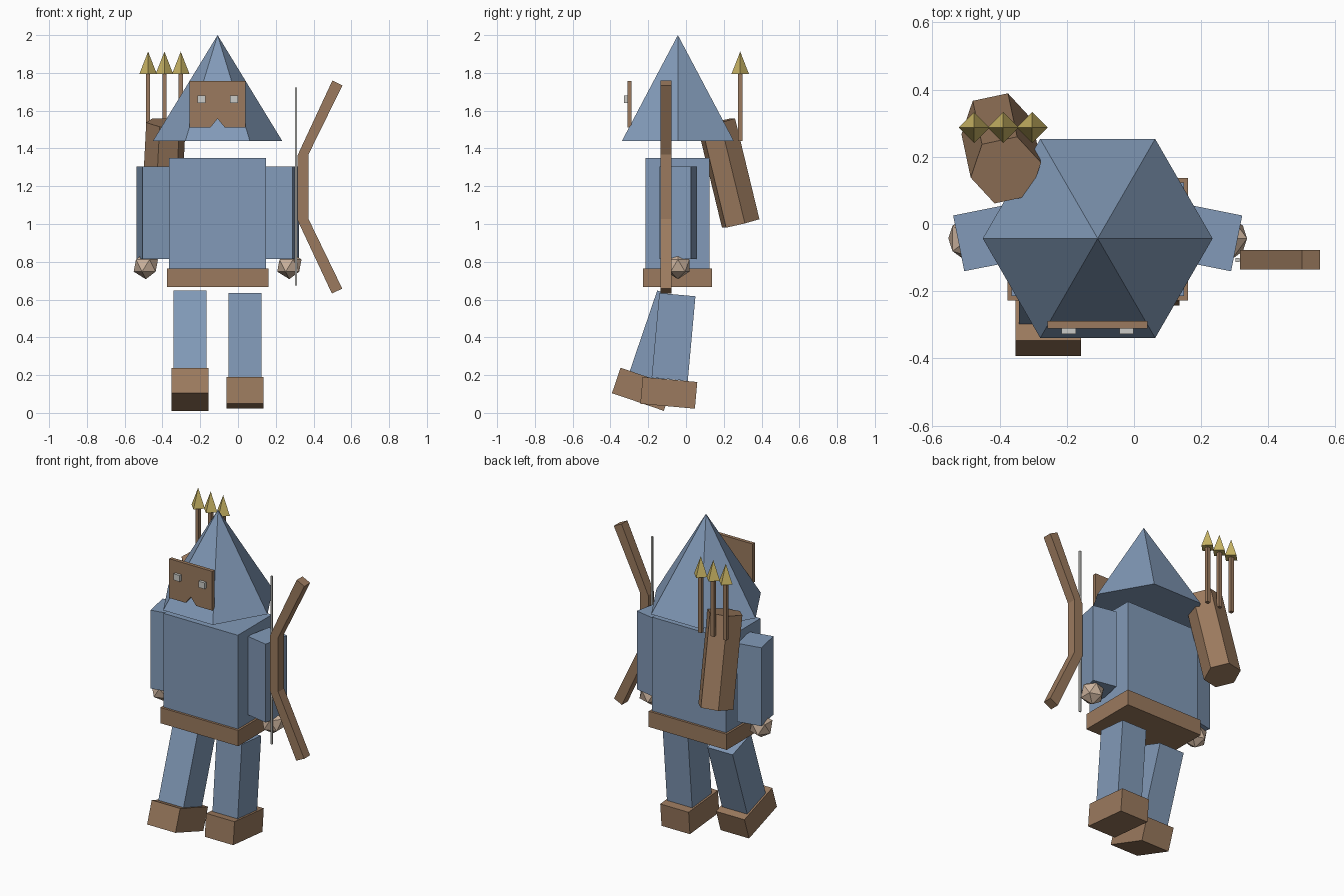
import bpy, bmesh
from math import radians
from mathutils import Matrix, Vector, Euler

cube = bpy.data.objects.get("Cube")
if cube:
    bpy.data.objects.remove(cube, do_unlink=True)


def material(name, rgb):
    mat = bpy.data.materials.new(name)
    mat.use_nodes = True
    color = (*rgb, 1)
    mat.diffuse_color = color
    mat.node_tree.nodes["Principled BSDF"].inputs["Base Color"].default_value = color
    return mat


BLUE = material("slate_blue_cloth", (0.223, 0.323, 0.479))
BROWN = material("brown_leather", (0.328, 0.195, 0.112))
GOLD = material("gold_metal", (0.578, 0.456, 0.127))
SKIN = material("pale_skin", (0.61, 0.456, 0.342))
GREY = material("light_grey", (0.6, 0.6, 0.57))

CX, CY = -0.108, -0.043  # body axis


def finish(bm, name, mat, loc=(0, 0, 0), rot=(0, 0, 0)):
    bmesh.ops.recalc_face_normals(bm, faces=bm.faces)
    mesh = bpy.data.meshes.new(name)
    bm.to_mesh(mesh)
    bm.free()
    mesh.materials.append(mat)
    obj = bpy.data.objects.new(name, mesh)
    obj.location = loc
    obj.rotation_euler = [radians(a) for a in rot]
    bpy.context.collection.objects.link(obj)
    return obj


def box(name, mat, loc, size, rot=(0, 0, 0)):
    bm = bmesh.new()
    bmesh.ops.create_cube(bm, size=1, matrix=Matrix.Diagonal((*size, 1)))
    return finish(bm, name, mat, loc, rot)


def cone(name, mat, loc, sides, r1, r2, depth, rot=(0, 0, 0)):
    # first corner of the base points to +y
    bm = bmesh.new()
    bmesh.ops.create_cone(bm, cap_ends=True, segments=sides, radius1=r1, radius2=r2,
                          depth=depth, matrix=Matrix.Rotation(radians(90), 4, "Z"))
    bmesh.ops.remove_doubles(bm, verts=bm.verts, dist=1e-5)
    return finish(bm, name, mat, loc, rot)


def plate(name, mat, outline, y, depth):
    # x-z outline extruded along y, centred on y
    bm = bmesh.new()
    face = bm.faces.new([bm.verts.new((x, y - depth / 2, z)) for x, z in outline])
    new = bmesh.ops.extrude_face_region(bm, geom=[face])["geom"]
    moved = [v for v in new if isinstance(v, bmesh.types.BMVert)]
    bmesh.ops.translate(bm, verts=moved, vec=(0, depth, 0))
    return finish(bm, name, mat)


# Body
box("torso", BLUE, (CX, CY - 0.002, 1.058), (0.513, 0.338, 0.585))
box("belt", BROWN, (CX, CY - 0.002, 0.716), (0.538, 0.365, 0.098))
cone("hood", BLUE, (CX, CY, 1.72), 6, 0.342, 0, 0.56)

# Arms and hands
for side, s in (("left", 1), ("right", -1)):
    box(side + "_arm", BLUE, (CX + s * 0.34, CY, 1.06), (0.15, 0.169, 0.489), (0, 0, -11.3 * s))
    bm = bmesh.new()
    bmesh.ops.create_icosphere(bm, subdivisions=1, radius=0.072)
    finish(bm, side + "_hand", SKIN, (CX + s * 0.38, CY, 0.78))

# Legs and boots, both in mid stride
for side, x, tilt, leg, boot in (
        ("left", 0.038, -5.2, (-0.066, 0.402), (-0.091, 0.106)),
        ("right", -0.255, -18.8, (-0.134, 0.404), (-0.232, 0.125))):
    box(side + "_leg", BLUE, (x, *leg), (0.174, 0.192, 0.45), (tilt, 0, 0))
    box(side + "_boot", BROWN, (x, *boot), (0.196, 0.29, 0.142), (tilt, 0, 0))

# Mask with a notch at the mouth, and eyes
mask = [(-0.257, 1.757), (0.04, 1.757), (0.04, 1.512), (-0.071, 1.512),
        (CX, 1.558), (-0.145, 1.512), (-0.257, 1.512)]
plate("mask", BROWN, mask, -0.3, 0.022)
for side, s in (("left", 1), ("right", -1)):
    box(side + "_eye", GREY, (CX + s * 0.086, -0.319, 1.661), (0.042, 0.018, 0.039))

# Quiver and arrows
cone("quiver", BROWN, (-0.395, 0.225, 1.27), 6, 0.107, 0.107, 0.55, (13.9, 0, 12))
for i in range(3):
    x = -0.476 + i * 0.0865
    box(f"arrow_shaft_{i + 1}", BROWN, (x, 0.287, 1.618), (0.022, 0.022, 0.356))
    cone(f"arrow_tip_{i + 1}", GOLD, (x, 0.287, 1.854), 4, 0.046, 0, 0.118)

# Bow and string
inner = [(0.5, 1.76), (0.315, 1.363), (0.315, 1.021), (0.497, 0.632)]
outer = [(0.552, 0.658), (0.373, 1.027), (0.373, 1.368), (0.553, 1.734)]
plate("bow", BROWN, inner + outer, -0.107, 0.058)
box("bow_string", GREY, (0.308, -0.107, 1.198), (0.011, 0.011, 1.048))
